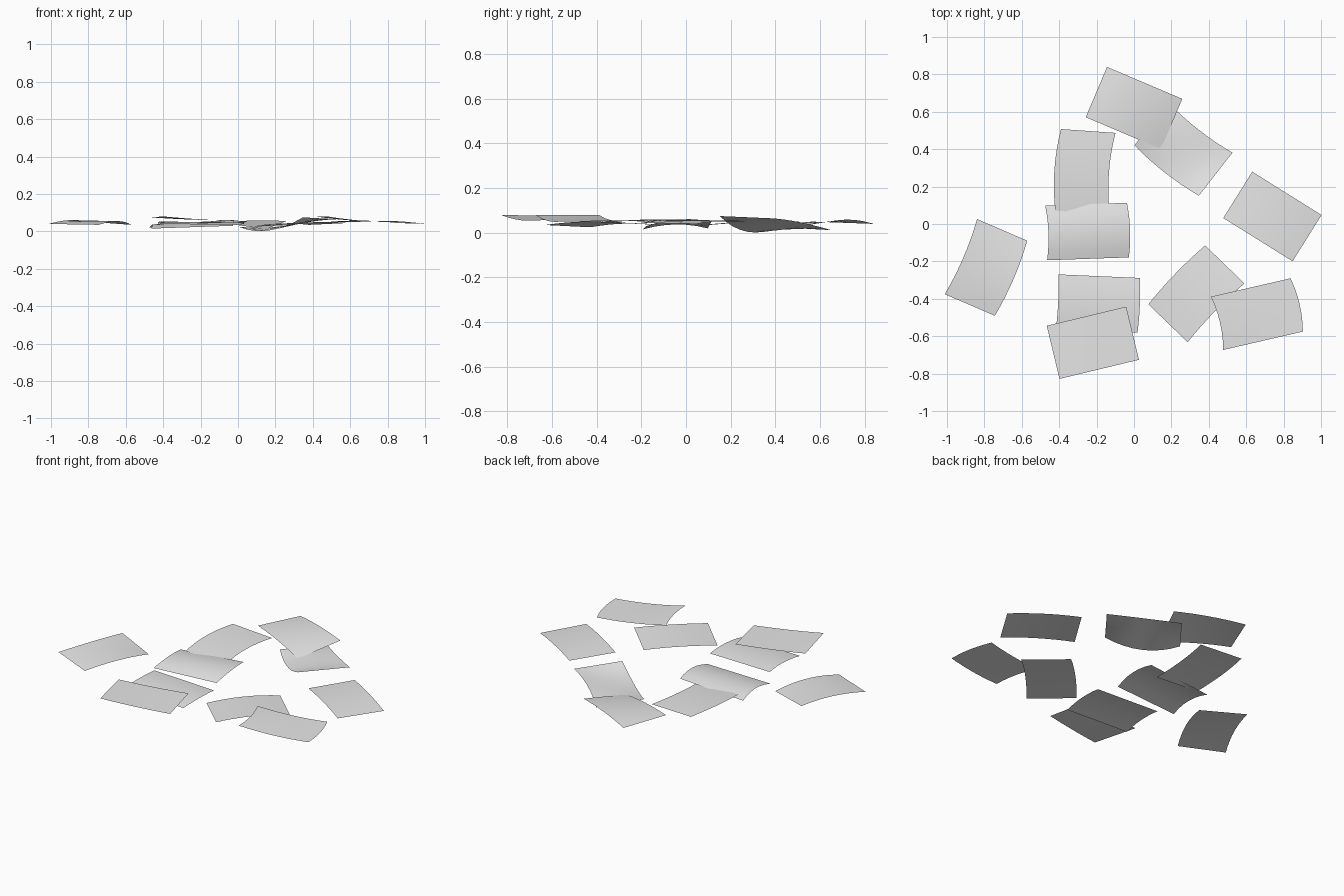
import bpy
import math
from mathutils import Vector, Matrix

LENGTH, WIDTH = 0.437, 0.292
COLS, ROWS = 8, 6

old = bpy.data.objects.get("Cube")
if old:
    bpy.data.objects.remove(old, do_unlink=True)

# Plain pale paper
paper = bpy.data.materials.new("pale_grey_paper")
paper.use_nodes = True
colour = (0.8, 0.8, 0.8, 1)
paper.diffuse_color = colour
shader = next(n for n in paper.node_tree.nodes if n.type == 'BSDF_PRINCIPLED')
shader.inputs["Base Color"].default_value = colour
shader.inputs["Roughness"].default_value = 0.8


def mix(a, b, t):
    return a + (b - a) * t


def hump(t):
    return 4 * t * (1 - t)


def add_sheet(name, centre, angle, front, back, arch=(0, 0), curl=0, bow=0, sway=0):
    """Bent paper: corner heights of both long edges, arch along each edge,
    curl across the sheet, bow and sway for the sideways drift of the middle."""
    turn = Matrix.Rotation(math.radians(angle), 3, 'Z')
    verts, faces = [], []
    for j in range(ROWS + 1):
        v = j / ROWS
        for i in range(COLS + 1):
            u = i / COLS
            flat = Vector(((u - 0.5) * LENGTH + sway * (hump(v) - 0.5),
                           (v - 0.5) * WIDTH + bow * (hump(u) - 0.5), 0))
            point = turn @ flat + Vector((*centre, 0))
            point.z = (mix(mix(*front, u), mix(*back, u), v)
                       + mix(*arch, v) * hump(u) + curl * hump(v))
            verts.append(point)
    stride = COLS + 1
    for j in range(ROWS):
        for i in range(COLS):
            a = j * stride + i
            faces.append((a, a + 1, a + stride + 1, a + stride))
    mesh = bpy.data.meshes.new(name)
    mesh.from_pydata(verts, [], faces)
    mesh.materials.append(paper)
    mesh.shade_smooth()
    sheet = bpy.data.objects.new(name, mesh)
    bpy.context.collection.objects.link(sheet)


# Back group
add_sheet("back_sheet", centre=(0, 0.62), angle=-23,
          front=(0.05, 0.01), back=(0.04, 0.055), arch=(0.01, 0.01))
add_sheet("back_twisted_sheet", centre=(0.26, 0.395), angle=-38,
          front=(0.025, 0.075), back=(0.012, 0.065), arch=(-0.045, 0.01), bow=-0.015)
add_sheet("back_upright_sheet", centre=(-0.27, 0.28), angle=86,
          front=(0.03, 0.045), back=(0.035, 0.05), arch=(0.008, 0.008), bow=0.02)

# Middle and outer sheets
add_sheet("middle_curled_sheet", centre=(-0.245, -0.04), angle=2,
          front=(0.015, 0.03), back=(0.02, 0.05), curl=0.02, sway=0.012)
add_sheet("right_outer_sheet", centre=(-0.785, -0.235), angle=66.7,
          front=(0.035, 0.035), back=(0.04, 0.055), arch=(0.02, 0.012), bow=-0.014)
add_sheet("left_outer_sheet", centre=(0.74, 0.04), angle=-32,
          front=(0.05, 0.045), back=(0.05, 0.04), arch=(0.01, 0.01))

# Front overlapping pairs
add_sheet("front_right_lower_sheet", centre=(-0.19, -0.425), angle=-2.5,
          front=(0.04, 0.035), back=(0.045, 0.04), curl=0.01, sway=0.006)
add_sheet("front_right_upper_sheet", centre=(-0.22, -0.635), angle=13.5,
          front=(0.08, 0.055), back=(0.075, 0.06), arch=(-0.004, -0.004))
add_sheet("front_left_lower_sheet", centre=(0.33, -0.37), angle=46,
          front=(0.035, 0.045), back=(0.025, 0.035), arch=(0.01, 0.012), bow=0.01)
add_sheet("front_left_upper_sheet", centre=(0.665, -0.48), angle=13,
          front=(0.08, 0.05), back=(0.08, 0.055), arch=(-0.01, -0.01), sway=0.016)
